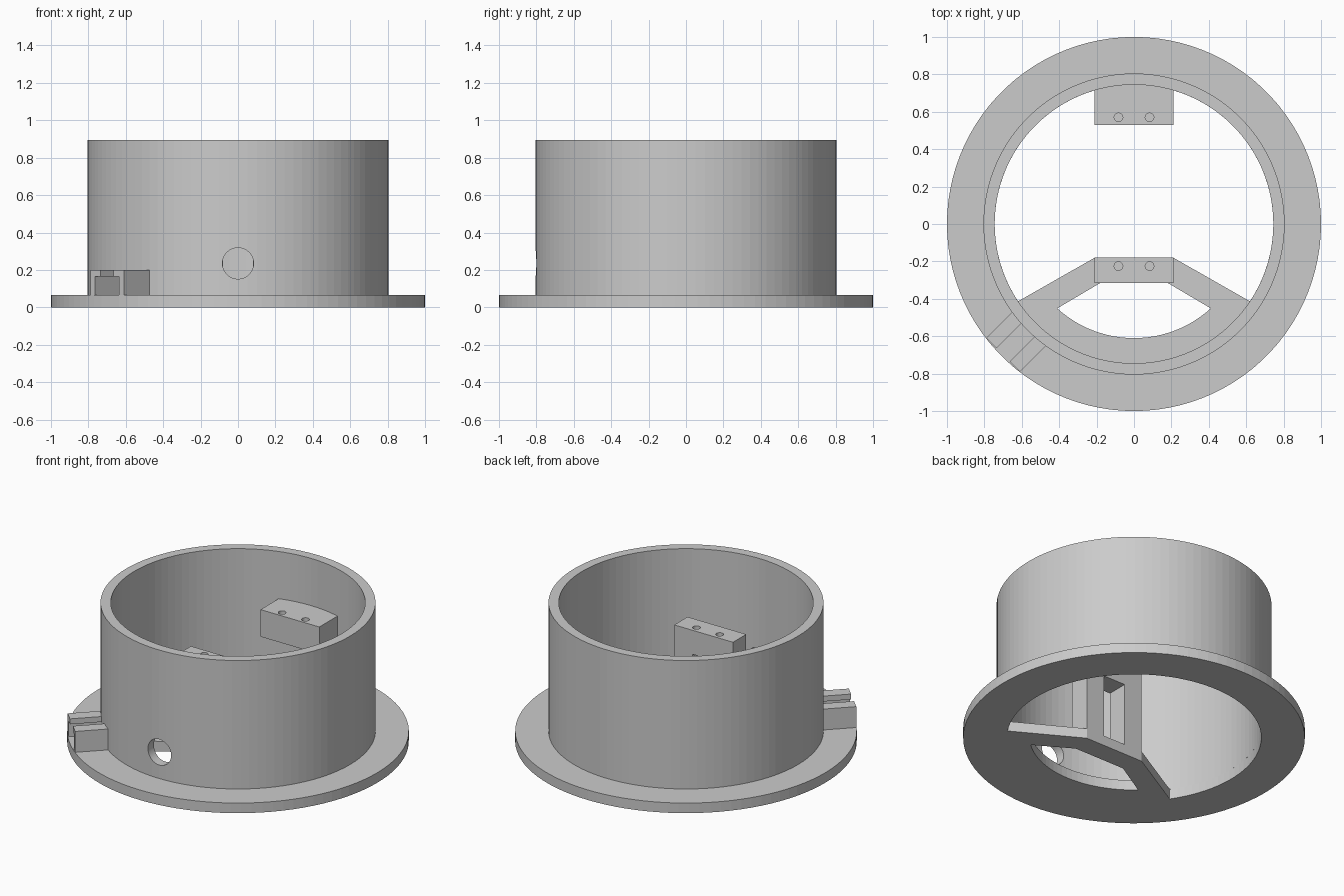
import bpy, bmesh, math
from mathutils import Vector

if "Cube" in bpy.data.objects:
    bpy.data.objects.remove(bpy.data.objects["Cube"])

grey = bpy.data.materials.new("light_grey")
grey.use_nodes = True
COLOUR = (0.6, 0.6, 0.6, 1)
grey.diffuse_color = COLOUR
grey.node_tree.nodes["Principled BSDF"].inputs["Base Color"].default_value = COLOUR

SEGMENTS = 100
FLOOR = 0.065      # top of the flange
INNER = 0.745      # inside radius of the wall


def arc(radius, start=0.0, end=360.0, centre=(0, 0)):
    """Points along an arc; a full turn leaves out the repeated end point."""
    n = max(8, round(SEGMENTS * (end - start) / 360))
    count = n if end - start == 360 else n + 1
    angles = [math.radians(start + (end - start) * i / n) for i in range(count)]
    return [(centre[0] + radius * math.cos(a), centre[1] + radius * math.sin(a)) for a in angles]


def prism(name, outline, low, high, axes=((1, 0, 0), (0, 1, 0), (0, 0, 1))):
    """Extrude an outline from low to high along the third axis."""
    u, v, w = (Vector(a) for a in axes)
    bm = bmesh.new()
    base = bm.faces.new([bm.verts.new(u * a + v * b + w * low) for a, b in outline])
    top = bmesh.ops.extrude_face_region(bm, geom=[base])["geom"]
    verts = [e for e in top if isinstance(e, bmesh.types.BMVert)]
    bmesh.ops.translate(bm, verts=verts, vec=w * (high - low))
    bmesh.ops.recalc_face_normals(bm, faces=bm.faces)
    mesh = bpy.data.meshes.new(name)
    bm.to_mesh(mesh)
    bm.free()
    mesh.materials.append(grey)
    obj = bpy.data.objects.new(name, mesh)
    bpy.context.collection.objects.link(obj)
    return obj


def cut(target, cutter):
    """Subtract the cutter and remove it."""
    mod = target.modifiers.new("cut", 'BOOLEAN')
    mod.operation = 'DIFFERENCE'
    mod.solver = 'EXACT'
    mod.object = cutter
    bpy.context.view_layer.objects.active = target
    bpy.ops.object.modifier_apply(modifier=mod.name)
    bpy.data.objects.remove(cutter)


def box(x, y0, y1):
    return [(-x, y0), (x, y0), (x, y1), (-x, y1)]


Y_AXES = ((1, 0, 0), (0, 0, 1), (0, 1, 0))

# Flange with the main opening and the lens opening, leaving a bent bridge
flange = prism("flange", arc(1.0), 0, FLOOR)
opening = arc(INNER, -33.7, 213.7) + [(-0.21, -0.18), (0.21, -0.18)]
cut(flange, prism("opening_cutter", opening, -0.1, 0.2))
lens = arc(0.61, 227.7, 312.3) + [(0.18, -0.315), (-0.18, -0.315)]
cut(flange, prism("lens_cutter", lens, -0.1, 0.2))

# Round wall with a cable hole at the front
wall = prism("wall", arc(0.805), FLOOR, 0.895)
cut(wall, prism("bore_cutter", arc(INNER), -0.1, 1.1))
cut(wall, prism("hole_cutter", arc(0.083, centre=(0, 0.235)), -1.0, -0.6, Y_AXES))

# Mounting blocks, each with two blind screw holes
front_post = prism("front_post", box(0.21, -0.315, -0.18), FLOOR, 0.625)
cut(front_post, prism("slot_cutter", box(0.08, 0.0, 0.47), -0.5, 0, Y_AXES))
back_block = prism("back_block", box(0.21, 0.53, 0.75), 0.415, 0.59)
for block, y, top in ((front_post, -0.225, 0.625), (back_block, 0.57, 0.59)):
    for x in (-0.083, 0.083):
        cut(block, prism("screw_cutter", arc(0.023, centre=(x, y)), top - 0.1, top + 0.1))

# Pair of hooked rails forming a T-slot from the wall to the flange edge
d = math.sqrt(0.5)
RAIL_AXES = ((d, -d, 0), (0, 0, 1), (-d, -d, 0))
hook = [(0.127, FLOOR), (0.127, 0.2), (0.05, 0.2), (0.05, 0.165), (0.092, 0.165), (0.092, FLOOR)]
for name, side in (("rail_front", 1), ("rail_side", -1)):
    prism(name, [(side * p, z) for p, z in hook], 0.78, 0.99, RAIL_AXES)
